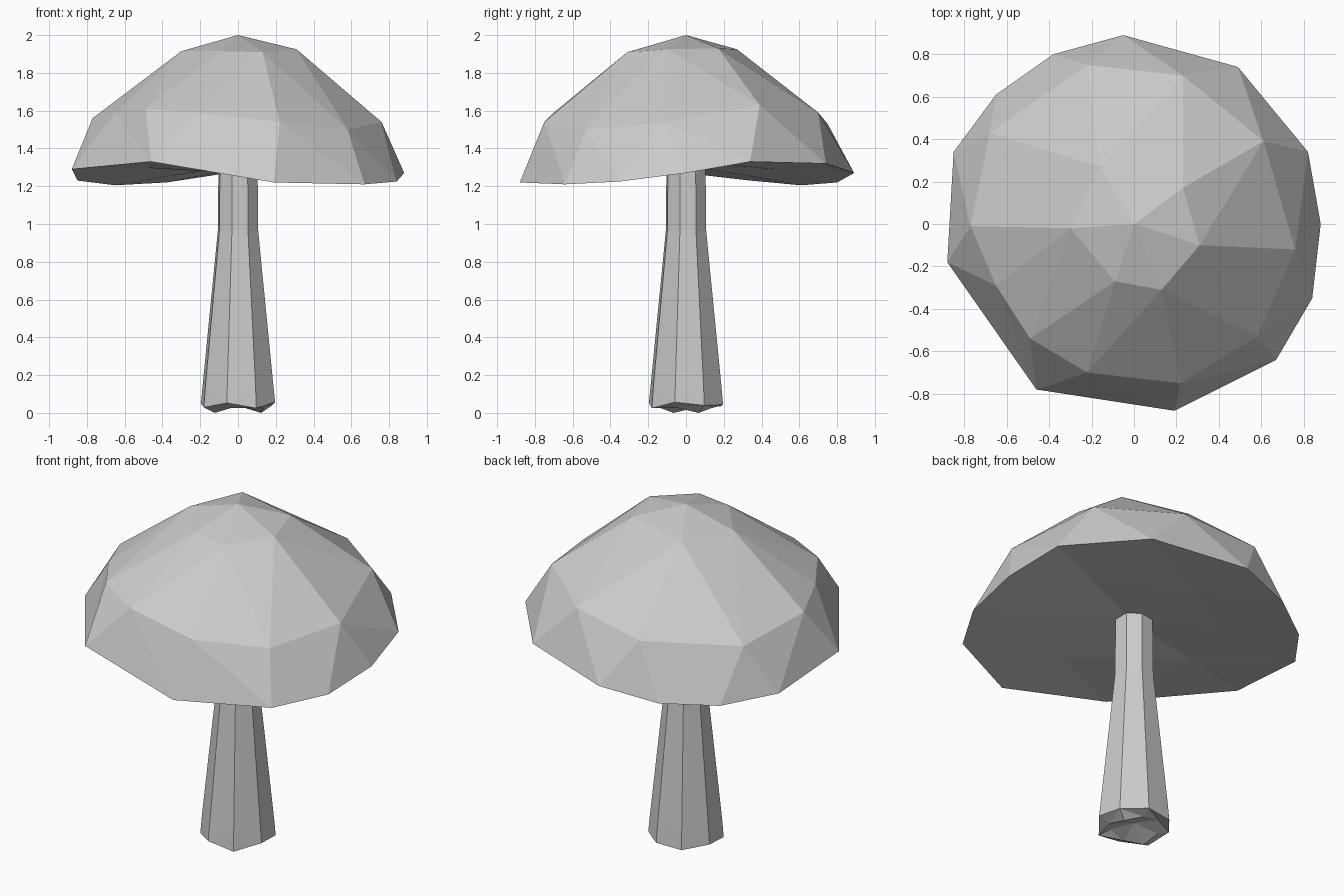
import bpy, bmesh
from math import cos, sin, pi, atan2
from mathutils import Vector

if "Cube" in bpy.data.objects:
    bpy.data.objects.remove(bpy.data.objects["Cube"])


def zip_rings(bm, a, b):
    """Triangulate between two counter-clockwise rings, choosing short diagonals."""
    s = min(range(len(b)), key=lambda k: (b[k].co - a[0].co).length)
    b = b[s:] + b[:s]
    i = j = 0
    while i < len(a) or j < len(b):
        p, q = a[i % len(a)], b[j % len(b)]
        pn, qn = a[(i + 1) % len(a)], b[(j + 1) % len(b)]
        step_a = j >= len(b) or (
            i < len(a) and (pn.co - q.co).length < (qn.co - p.co).length)
        bm.faces.new((p, pn, q) if step_a else (p, qn, q))
        if step_a:
            i += 1
        else:
            j += 1


def build(name, rings):
    """Skin a list of rings; a single-point ring becomes a tip."""
    bm = bmesh.new()
    rows = [[bm.verts.new(c) for c in sorted(r, key=lambda c: atan2(c[1], c[0]))]
            for r in rings]
    for a, b in zip(rows, rows[1:]):
        if len(a) == 1 or len(b) == 1:
            tip, ring = (a[0], b) if len(a) == 1 else (b[0], a)
            for k, v in enumerate(ring):
                bm.faces.new((v, ring[(k + 1) % len(ring)], tip))
        else:
            zip_rings(bm, a, b)
    bmesh.ops.recalc_face_normals(bm, faces=bm.faces)
    mesh = bpy.data.meshes.new(name)
    bm.to_mesh(mesh)
    bm.free()
    bpy.context.collection.objects.link(bpy.data.objects.new(name, mesh))


def circle(n, r, z, turn=0.0):
    return [(r * cos(2 * pi * k / n + turn), r * sin(2 * pi * k / n + turn), z)
            for k in range(n)]


# Cap: wavy rim, shoulder, crown, and a shallow hollow underneath
rim = [(-.88, -.18, 1.29), (-.46, -.78, 1.33), (.19, -.88, 1.22), (.67, -.64, 1.21),
       (.84, -.35, 1.225), (.88, 0, 1.27), (.82, .34, 1.33), (.49, .74, 1.32),
       (-.05, .89, 1.27), (-.38, .80, 1.22), (-.65, .61, 1.205), (-.85, .34, 1.23)]
shoulder = [(-.77, -.01, 1.56), (-.68, .43, 1.5), (-.22, .75, 1.53), (.23, .70, 1.59),
            (.61, .39, 1.63), (.76, -.12, 1.54), (.58, -.53, 1.5), (.22, -.75, 1.54),
            (-.22, -.70, 1.59), (-.49, -.54, 1.61), (-.65, -.29, 1.59)]
crown = [(-.30, -.02, 1.915), (-.16, .27, 1.925), (.23, .17, 1.93),
         (.31, -.10, 1.925), (.13, -.31, 1.91), (-.09, -.27, 1.915)]
hollow = [(x * .55, y * .55, 1.285 + (z - 1.265) * .5) for x, y, z in rim[::2]]
build("cap", [[(0, 0, 1.31)], hollow, rim, shoulder, crown, [(0, 0, 2)]])

# Stem: eight-sided, flaring to a chipped, slightly hollow foot
turn = pi / 8 + .1
foot = [(x, y, .04 + .02 * sin(3 * k)) for k, (x, y, _) in
        enumerate(circle(8, .205, 0, turn))]
sole = [(x, y, .025 - .025 * cos(2 * pi * k / 4)) for k, (x, y, _) in
        enumerate(circle(8, .14, 0, turn))]
build("stem", [[(0, 0, .06)], sole, foot, circle(8, .195, .15, turn),
               circle(8, .112, .96, turn), circle(8, .108, 1.31, turn)])
